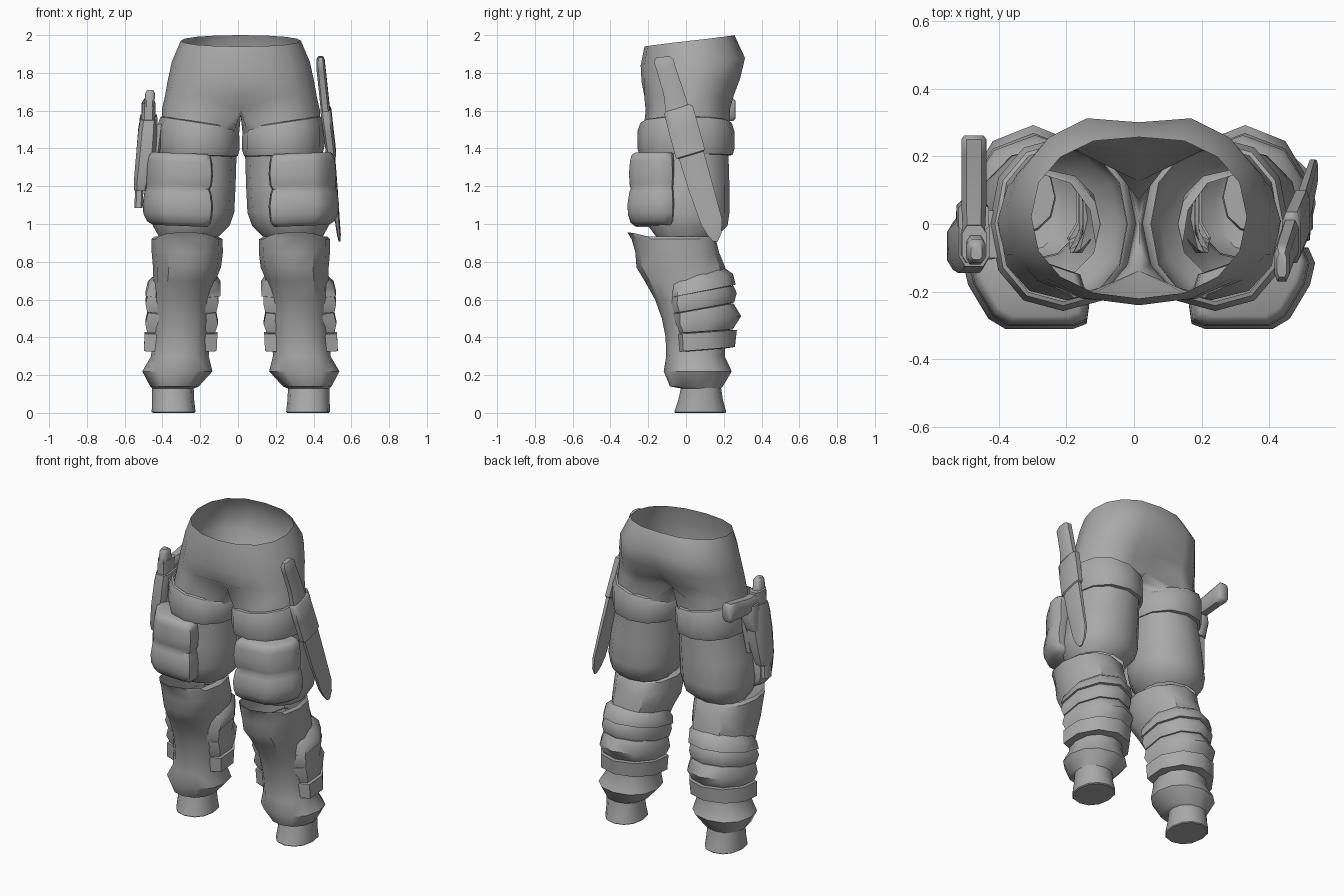
import bpy, bmesh, math

cloth = bpy.data.materials.new("grey cloth")
cloth.diffuse_color = (0.40, 0.40, 0.40, 1)
MID = 0.015                                   # x of the plane between the legs


def finish(name, bm, mirror=True, angle=40):
    """Turn a bmesh into a shaded object, mirrored to the other leg if asked."""
    bmesh.ops.recalc_face_normals(bm, faces=bm.faces)
    if mirror:
        bmesh.ops.translate(bm, verts=bm.verts, vec=(-MID, 0, 0))
    me = bpy.data.meshes.new(name)
    bm.to_mesh(me)
    bm.free()
    me.materials.append(cloth)
    ob = bpy.data.objects.new(name, me)
    bpy.context.collection.objects.link(ob)
    bpy.ops.object.select_all(action='DESELECT')
    ob.select_set(True)
    bpy.context.view_layer.objects.active = ob
    bpy.ops.object.shade_smooth_by_angle(angle=math.radians(angle))
    if mirror:
        ob.location.x = MID
        mod = ob.modifiers.new("mirror", 'MIRROR')
        mod.merge_threshold = 0.002
    return ob


def loft(rings, closed=True, cap_start=False, cap_end=False):
    """Skin a list of equally long point rings."""
    bm = bmesh.new()
    vs = [[bm.verts.new(p) for p in r] for r in rings]
    n = len(vs[0])
    for a, b in zip(vs, vs[1:]):
        for i in range(n if closed else n - 1):
            j = (i + 1) % n
            bm.faces.new((a[i], a[j], b[j], b[i]))
    if cap_start:
        bm.faces.new(vs[0])
    if cap_end:
        bm.faces.new(vs[-1][::-1])
    return bm


def sp(v, e=0.9):
    return math.copysign(abs(v) ** e, v)


def oval(z, x0, x1, y0, y1, grow=0, xslope=0):
    """Rounded section inside the given x and y limits, optionally tilted."""
    pts = []
    for d in range(120, -240, -30):
        a = math.radians(d)
        x = (x0 + x1) / 2 + ((x1 - x0) / 2 + grow) * sp(math.cos(a))
        y = (y0 + y1) / 2 + ((y1 - y0) / 2 + grow) * sp(math.sin(a))
        pts.append((x, y, z + xslope * (x - 0.23)))
    return pts


def sample(table, z):
    """Interpolate section limits at a height."""
    for a, b in zip(table, table[1:]):
        if a[0] >= z >= b[0]:
            t = (a[0] - z) / (a[0] - b[0])
            return [p + (q - p) * t for p, q in zip(a[1:], b[1:])]


# Trousers: half waist that splits into a thigh, mirrored at the crotch
waist = [(1.94, 2.0, .318, -.22, .262), (1.84, 1.88, .365, -.24, .332),
         (1.75, 1.77, .387, -.24, .305), (1.67, 1.68, .402, -.238, .270),
         (1.60, 1.61, .418, -.23, .25)]
thigh = [(1.50, .022, .435, -.225, .23), (1.36, .038, .44, -.215, .225),
         (1.20, .043, .475, -.22, .23), (1.06, .05, .495, -.22, .23),
         (0.99, .075, .48, -.20, .22), (0.935, .13, .45, -.16, .16)]
bm = bmesh.new()
rows = []
for k, (zf, zb, xr, y0, y1) in enumerate(waist):
    row = []
    for i in range(9):
        a = math.radians(90 - 22.5 * i)
        s = math.sin(a)
        y = (y0 + y1) / 2 + (y1 - y0) / 2 * sp(s)
        if i == 0:                            # seat seam sinks toward the crotch
            y *= (.98, .905, .88, .80, .5)[k]
        if i == 8:
            y *= (1, 1, .98, .92, .6)[k]
        x = MID + (0 if i in (0, 8) else xr * sp(math.cos(a)))
        row.append(bm.verts.new((x, y, zf + (zb - zf) * (s + 1) / 2)))
    rows.append(row)
rows[-1] = rows[-1] + [bm.verts.new((MID, y, z)) for y, z in
                       ((-.07, 1.58), (0, 1.57), (.07, 1.58))]
for a, b in zip(rows, rows[1:]):
    for i in range(8):
        bm.faces.new((a[i], a[i + 1], b[i + 1], b[i]))
for sec in thigh:
    ring = [bm.verts.new(p) for p in oval(*sec)]
    prev = rows[-1]
    for i in range(12):
        j = (i + 1) % 12
        bm.faces.new((prev[i], prev[j], ring[j], ring[i]))
    rows.append(ring)
finish("trousers", bm, angle=50)

# Strap around each upper thigh
strap = []
for z, g, tilt in ((1.54, -.008, .15), (1.535, .004, .15), (1.49, .020, .12),
                   (1.40, .020, .04), (1.365, .010, .03), (1.362, -.01, .03)):
    strap.append(oval(z, .042, .437, -.237, .237, g, tilt))
finish("thigh_strap", loft(strap))

# Puffy two-row pocket wrapped around the front outer thigh
plan = [(.19, -.15), (.162, -.24), (.17, -.295), (.21, -.31), (.41, -.31), (.46, -.28),
        (.52, -.18), (.535, -.115), (.515, -.07), (.45, -.06)]
pocket = []
for z, s, dx in ((1.375, .80, -.008), (1.362, .89, -.008), (1.33, .93, -.008), (1.27, .955, -.008),
                 (1.21, .94, -.005), (1.188, .90, 0), (1.165, .95, 0), (1.10, 1, 0),
                 (1.05, .98, 0), (1.01, .91, -.005), (.99, .78, -.01)):
    pocket.append([(.34 + (x - .34) * s + dx, -.12 + (y + .12) * s,
                    z + .03 * (x - .34)) for x, y in plan])
finish("thigh_pocket", loft(pocket, cap_start=True, cap_end=True), angle=50)

# Shin with knee flare and ankle cuff
shin = [(.955, .14, .47, -.31, .148), (.92, .112, .488, -.288, .158),
        (.85, .110, .487, -.268, .175), (.77, .12, .48, -.262, .208),
        (.70, .15, .478, -.22, .21), (.60, .175, .48, -.164, .215),
        (.50, .175, .48, -.128, .215), (.40, .18, .485, -.108, .21),
        (.30, .185, .49, -.105, .205), (.22, .165, .537, -.118, .242),
        (.14, .238, .495, -.085, .195), (.13, .262, .485, -.03, .185)]
rings = [oval(*s) for s in shin]
# Rim dips behind the flared knee edge
rings[0] = [(x, y, z - .02 * min(1, max(0, (y + .29) / .08))) for x, y, z in rings[0]]
finish("shin_guard", loft(rings), angle=35)
cuff = [(.14, .265, .485, -.025, .185), (.07, .262, .485, -.04, .195),
        (.005, .255, .487, -.062, .213), (0, .26, .48, -.058, .208)]
finish("ankle_cuff", loft([oval(*s) for s in cuff], cap_end=True), angle=35)

# Overlapping bands around each calf: (height at the back, growth, slope)
bands = {
    "calf_band_top": ((.775, -.004, .26), (.735, .038, .25), (.675, .050, .20), (.67, -.01, .19)),
    "calf_band_upper": ((.675, -.01, .19), (.672, .038, .19), (.63, .054, .18),
                        (.582, .040, .18), (.578, -.01, .18)),
    "calf_band_middle": ((.582, -.01, .18), (.578, .036, .18), (.505, .078, .13),
                         (.442, .036, .07), (.438, -.01, .07)),
    "calf_band_lower": ((.440, -.01, .07), (.437, .058, .07), (.347, .052, .08), (.343, -.01, .08)),
}
sweep = [-40, -18, 18, 54, 90, 126, 162, 198, 220]
for name, profile in bands.items():
    rings = []
    for z, g, slope in profile:
        x0, x1, y0, y1 = sample(shin, z - .15 * slope)
        y0 = max(y0, -.16)
        ring = []
        for i, d in enumerate(sweep):
            a = math.radians(d)
            e = -.012 if i in (0, len(sweep) - 1) else g    # ends sink into the shin
            gx = min(e, .05)
            y = (y0 + y1) / 2 + ((y1 - y0) / 2 + e) * math.sin(a)
            x = (x0 + x1) / 2 + ((x1 - x0) / 2 + gx) * math.cos(a)
            ring.append((x, y, z + slope * (y - .24)))
        rings.append(ring)
    finish(name, loft(rings, closed=False), angle=48)

OCT = [(1, .6), (.6, 1), (-.6, 1), (-1, .6), (-1, -.6), (-.6, -1), (.6, -1), (1, -.6)]


def bar(sections, name):
    """Chamfered bar through stacked sections (z, cx, cy, half_x, half_y, tilt)."""
    rings = [[(cx + hx * u, cy + hy * v, z + tilt * hy * v) for u, v in OCT]
             for z, cx, cy, hx, hy, tilt in sections]
    return finish(name, loft(rings, cap_start=True, cap_end=True), False, 50)


# Knife strapped to the outer thigh
bar([(1.885, .437, -.122, .014, .035, .1), (1.865, .437, -.118, .022, .052, .15),
     (1.82, .44, -.105, .024, .05, .2), (1.70, .453, -.067, .024, .052, .25),
     (1.60, .463, -.045, .024, .062, .25)], "knife_handle")
bar([(1.615, .464, -.045, .02, .062, .3), (1.605, .465, -.04, .028, .075, .3),
     (1.50, .478, -.012, .027, .077, .3), (1.37, .494, .024, .026, .077, .3),
     (1.362, .495, .026, .015, .06, .3)], "sheath_collar")
bar([(1.40, .492, .018, .018, .066, .3), (1.20, .51, .076, .016, .063, .3),
     (1.01, .527, .136, .012, .055, .3), (.945, .534, .152, .010, .036, .2),
     (.908, .538, .156, .005, .012, 0)], "knife_sheath")

# Holster with sidearm on the other thigh
bar([(1.56, -.472, -.05, .045, .075, .15), (1.50, -.478, -.05, .05, .085, .15),
     (1.36, -.488, -.06, .052, .085, 0), (1.22, -.51, -.065, .042, .07, 0),
     (1.175, -.515, -.065, .034, .055, 0)], "holster")
bar([(1.19, -.522, -.07, .022, .035, 0), (1.085, -.527, -.07, .022, .035, 0)], "barrel_tip")
bar([(1.64, -.472, -.06, .036, .055, 0), (1.54, -.475, -.055, .036, .06, 0)], "pistol_frame")
bar([(1.71, -.465, -.085, .016, .02, 0), (1.69, -.465, -.08, .026, .035, 0),
     (1.62, -.47, -.075, .026, .045, 0)], "pistol_slide_end")
bar([(1.58, -.474, .02, .045, .045, 0), (1.50, -.478, .025, .046, .05, 0),
     (1.41, -.486, 0, .04, .04, 0)], "trigger_cover")
# Grip pointing backwards, built as sections along y
grip = [[(-.473 + hx * u, y, zc + hz * v) for u, v in OCT]
        for y, zc, hx, hz in ((-.04, 1.575, .032, .05), (.06, 1.58, .037, .048),
                              (.20, 1.60, .037, .056), (.25, 1.605, .037, .060),
                              (.262, 1.605, .028, .048))]
finish("pistol_grip", loft(grip, cap_start=True, cap_end=True), False, 50)
# Holster mount plate against the leg
bar([(1.53, -.42, -.03, .025, .07, 0), (1.25, -.455, -.05, .025, .06, 0)], "holster_mount")
